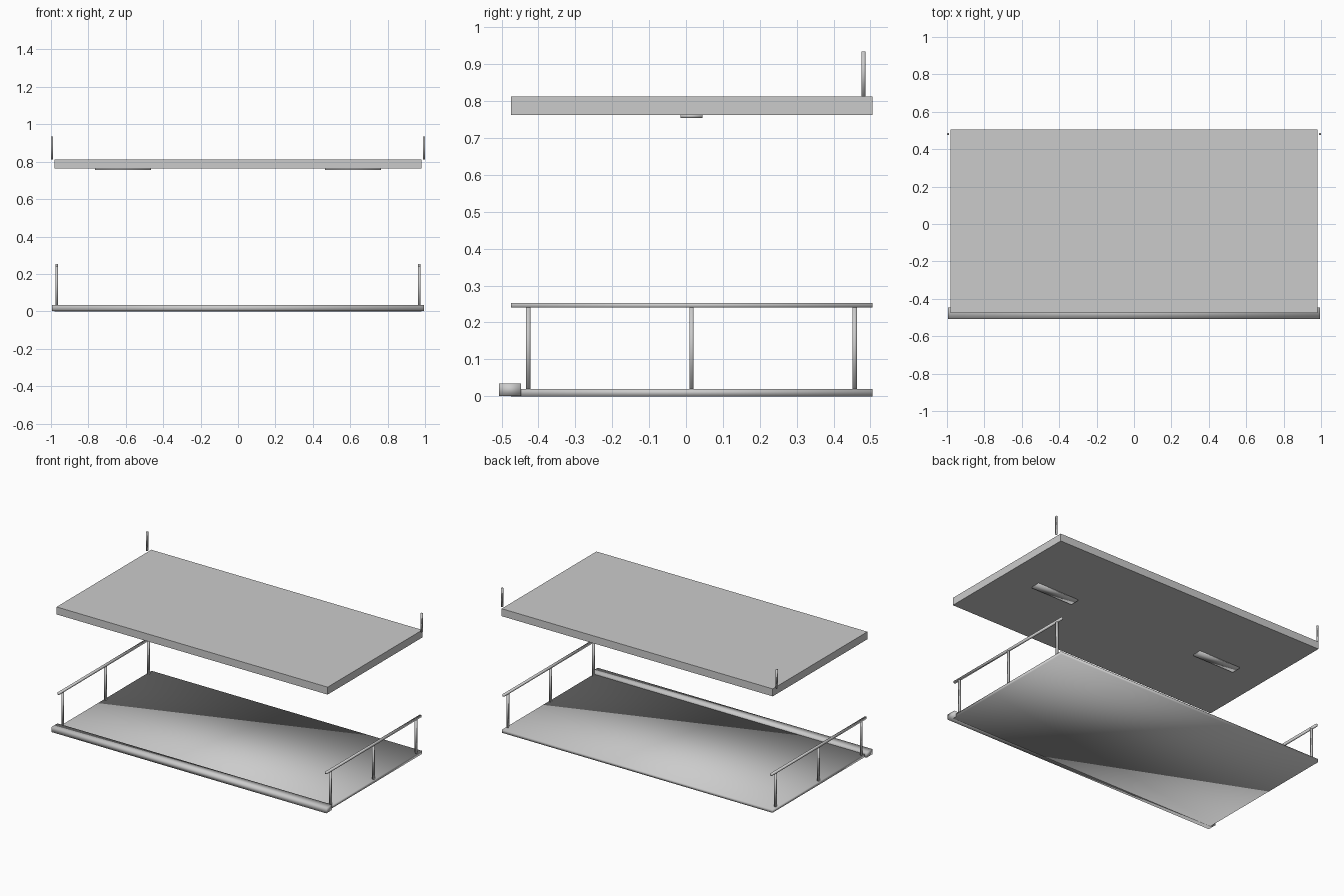
import bpy

if "Cube" in bpy.data.objects:
    bpy.data.objects.remove(bpy.data.objects["Cube"])

# One plain colour for the whole model
grey = bpy.data.materials.new("light_grey")
grey.diffuse_color = (0.6, 0.6, 0.6, 1)
grey.use_nodes = True
grey.node_tree.nodes["Principled BSDF"].inputs["Base Color"].default_value = grey.diffuse_color


def box(name, x, y, z, smooth=False):
    """Box from (min, max) ranges on each axis."""
    verts = [(a, b, c) for a in x for b in y for c in z]
    faces = [(0, 1, 3, 2), (4, 6, 7, 5), (0, 4, 5, 1),
             (2, 3, 7, 6), (0, 2, 6, 4), (1, 5, 7, 3)]
    mesh = bpy.data.meshes.new(name)
    mesh.from_pydata(verts, [], faces)
    mesh.materials.append(grey)
    for p in mesh.polygons:
        p.use_smooth = smooth
    ob = bpy.data.objects.new(name, mesh)
    bpy.context.collection.objects.link(ob)
    return ob


def around(c, width):
    return (c - width / 2, c + width / 2)


# Floor slab and raised front kerb
box("floor", (-0.98, 0.98), (-0.475, 0.505), (0, 0.02), True)
box("front_kerb", (-0.995, 0.995), (-0.507, -0.447), (0.001, 0.035), True)

# Roof slab
box("roof", (-0.982, 0.982), (-0.475, 0.505), (0.763, 0.812))

for side, s in (("left", -1), ("right", 1)):
    # Side railing: handrail on three posts
    rail_x = around(s * 0.97, 0.013)
    box(side + "_handrail", rail_x, (-0.475, 0.505), (0.24, 0.253), True)
    for i, y in enumerate((-0.428, 0.015, 0.457)):
        box(f"{side}_rail_post_{i + 1}", rail_x, around(y, 0.012), (0.018, 0.242), True)
    # Flat lamp under the roof
    box(side + "_ceiling_lamp", around(s * 0.615, 0.3), (-0.015, 0.045), (0.755, 0.764), True)
    # Short hanger rod beside the back of the roof
    box(side + "_hanger_rod", around(s * 0.995, 0.01), around(0.481, 0.01), (0.812, 0.935), True)
